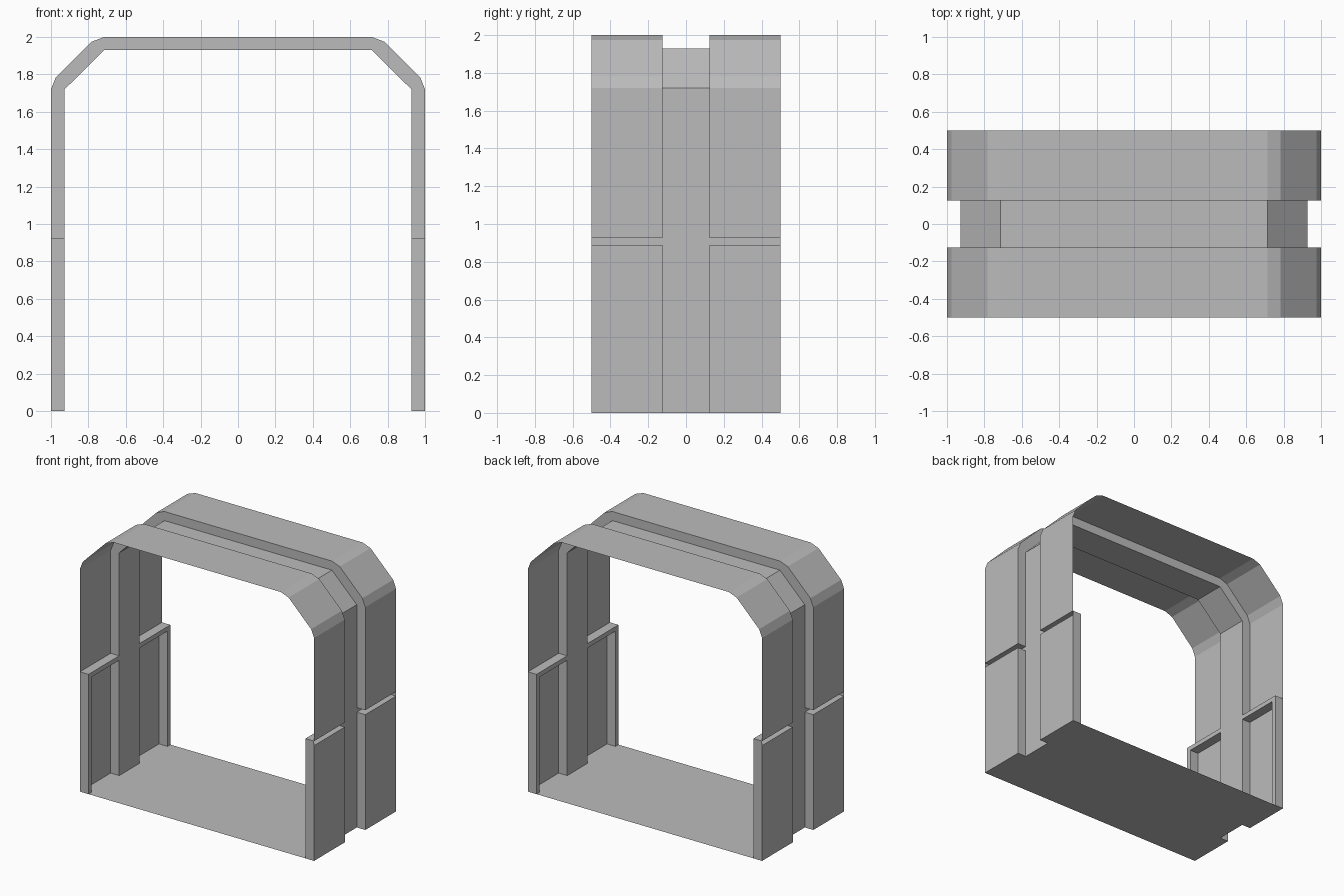
import bpy
import bmesh
from mathutils import Vector

if "Cube" in bpy.data.objects:
    bpy.data.objects.remove(bpy.data.objects["Cube"], do_unlink=True)

grey = bpy.data.materials.new("plain_grey")
grey.use_nodes = True
colour = (0.5, 0.5, 0.5, 1)
grey.diffuse_color = colour
grey.node_tree.nodes["Principled BSDF"].inputs["Base Color"].default_value = colour

# Main dimensions
OUT, IN = 1.0, 0.927        # outer and inner wall positions
END, RIB = 0.5, 0.125       # half depth and half rib width
POST = 0.465                # inner edge of end posts
LOW, HIGH = 0.89, 0.925     # horizontal channel
BEND = 1.72                 # start of the roof corner
TOP, ROOF = 2.0, 1.93       # outer and inner roof heights


def finish(name, bm):
    """Make an object from one quarter and mirror it to all four."""
    mesh = bpy.data.meshes.new(name)
    bm.to_mesh(mesh)
    bm.free()
    mesh.materials.append(grey)
    obj = bpy.data.objects.new(name, mesh)
    bpy.context.collection.objects.link(obj)
    mirror = obj.modifiers.new("mirror", 'MIRROR')
    mirror.use_axis = (True, True, False)
    return obj


def add_face(bm, points):
    bm.faces.new([bm.verts.new(p) for p in points])


def sweep(name, path, vector):
    """Open sheet: a path pushed along a vector."""
    bm = bmesh.new()
    v = Vector(vector)
    near = [bm.verts.new(p) for p in path]
    far = [bm.verts.new(Vector(p) + v) for p in path]
    for i in range(len(path) - 1):
        bm.faces.new((near[i], far[i], far[i + 1], near[i + 1]))
    return finish(name, bm)


def plates(name, outlines):
    bm = bmesh.new()
    for outline in outlines:
        add_face(bm, outline)
    return finish(name, bm)


def at_y(points, y):
    return [(x, y, z) for x, z in points]


# Half profiles from the wall up to the middle of the roof
outer_arch = [(OUT, HIGH), (OUT, BEND), (0.975, 1.782), (0.782, 1.975), (0.715, TOP), (0, TOP)]
inner_arch = [(IN, HIGH), (IN, BEND), (0.715, ROOF), (0, ROOF)]
channel = [(OUT, 0), (OUT, LOW), (IN, LOW), (IN, HIGH)]

# Outer skin with its horizontal channel
sweep("outer_shell", at_y(channel + outer_arch, RIB), (0, END - RIB, 0))

# Recessed band around the middle
sweep("centre_rib", at_y([(IN, 0)] + inner_arch, 0), (0, RIB, 0))

# Side walls of the recessed band, broken by the channel
lower_flange = [(IN, 0), (OUT, 0), (OUT, LOW), (IN, LOW)]
plates("rib_flanges", [at_y(lower_flange, RIB),
                       at_y(outer_arch + inner_arch[::-1], RIB)])

# Posts at the open ends of the lower walls
post = [(OUT, POST, 0), (IN, POST, 0), (IN, END, 0), (OUT, END, 0)]
sweep("end_posts", post, (0, 0, LOW))

# Closing plates at the channel ends
plates("channel_ends", [at_y([(IN, LOW), (IN, HIGH), (OUT, HIGH), (OUT, LOW)], END)])

# Floor, notched at the rib
plates("floor", [[(0, 0, 0), (0, END, 0), (OUT, END, 0),
                  (OUT, RIB, 0), (IN, RIB, 0), (IN, 0, 0)]])
